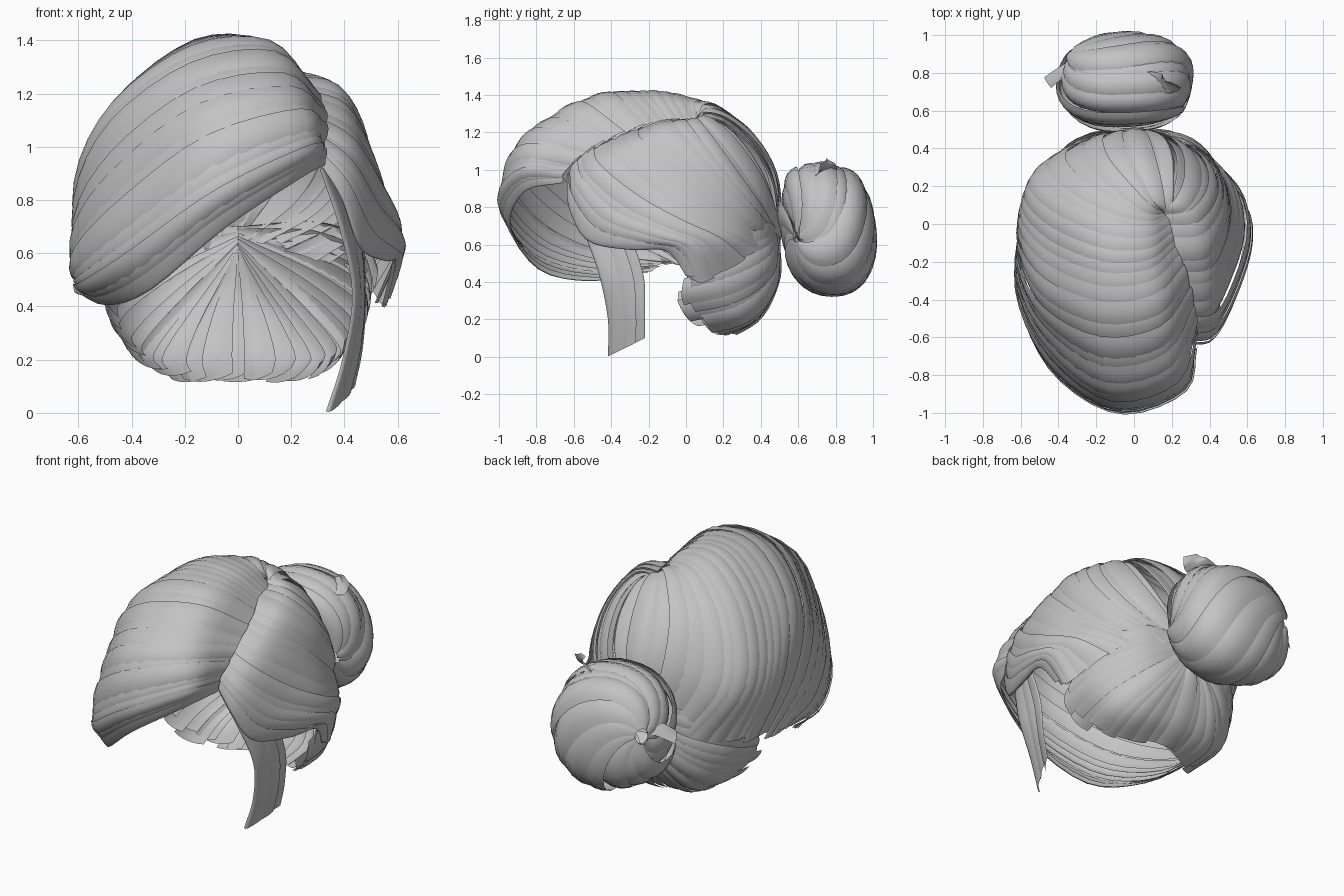
import bpy, math, random
from mathutils import Vector

random.seed(4)
cube = bpy.data.objects.get("Cube")
if cube:
    bpy.data.objects.remove(cube)

hair = bpy.data.materials.new("hair_grey")
hair.use_nodes = True
GREY = (0.55, 0.55, 0.55, 1)
hair.diffuse_color = GREY
hair.node_tree.nodes["Principled BSDF"].inputs["Base Color"].default_value = GREY


def spline(points, t):
    """Smooth curve through the points, t from 0 to 1."""
    last = len(points) - 1
    t = min(max(t, 0), 1) * last
    i = min(int(t), last - 1)
    f = t - i
    b, c = points[i], points[i + 1]
    a = points[i - 1] if i else b * 2 - c
    d = points[i + 2] if i + 2 <= last else c * 2 - b
    return (b * 2 + (c - a) * f + (a * 2 - b * 5 + c * 4 - d) * f ** 2
            + (b * 3 - a - c * 3 + d) * f ** 3) / 2


def sheet(guides):
    """Surface through guide strands: u runs along a strand, v across them."""
    guides = [[Vector(p) for p in g] for g in guides]
    return lambda u, v: spline([spline(g, u) for g in guides], v)


def mirrored(guides):
    return [[(-x, y, z) for x, y, z in g] for g in reversed(guides)]


def make_locks(name, surface, count, centre, closed=False, bump=0.09, tilt=0.09,
               loose=0.008, ragged=0.04, overlap=1.9, along=20, across=6):
    """Cover a surface with overlapping arched locks of hair."""
    centre = Vector(centre)
    verts, faces = [], []
    e = 0.01
    for k in range(count):
        base = len(verts)
        width = overlap * random.uniform(0.85, 1.3) / count
        mid = (k + 0.5) / count
        end = 1 - random.random() * ragged
        lift = random.uniform(-loose, loose)
        flip = False
        for i in range(along + 1):
            u = end * i / along
            uu = min(max(u, e), 1 - e)
            # arch and shingling follow the local width of the lock
            size = (surface(u, mid + width / 2) - surface(u, mid - width / 2)).length
            for j in range(across + 1):
                w = 2 * j / across - 1
                v = mid + w * width / 2
                if not closed:
                    v = min(max(v, 0), 1)
                p = surface(u, v)
                vv = v if closed else min(max(v, e), 1 - e)
                du = surface(uu + e, vv) - surface(uu - e, vv)
                dv = surface(uu, vv + e) - surface(uu, vv - e)
                n = du.cross(dv)
                out = p - centre
                n = n.normalized() if n.length > 1e-7 else out.normalized()
                if n.dot(out) < 0:
                    n = -n
                    if i == along // 2 and j == across // 2:
                        flip = True
                verts.append(p + n * (lift + size * (tilt * w - bump * w * w)))
        row = across + 1
        for i in range(along):
            for j in range(across):
                q = base + i * row + j
                f = (q, q + row, q + row + 1, q + 1)
                faces.append(f[::-1] if flip else f)
    mesh = bpy.data.meshes.new(name)
    mesh.from_pydata(verts, [], faces)
    mesh.materials.append(hair)
    mesh.polygons.foreach_set("use_smooth", [True] * len(mesh.polygons))
    bpy.context.collection.objects.link(bpy.data.objects.new(name, mesh))


HEAD = (0, -0.15, 0.65)

# Swept fringe: from the parting across the forehead, then over the crown
front_guides = [
    [(.33, -.66, .93), (.24, -.87, .88), (-.05, -.95, .69), (-.33, -.79, .46), (-.5, -.5, .4), (-.62, -.2, .46)],
    [(.33, -.64, 1), (.27, -.88, 1.02), (-.08, -1, .86), (-.42, -.8, .62), (-.6, -.45, .5), (-.62, -.08, .5)],
    [(.33, -.5, 1.12), (.2, -.79, 1.2), (-.15, -.87, 1.12), (-.47, -.62, .87), (-.62, -.3, .66), (-.6, 0, .48)],
    [(.29, -.3, 1.21), (.13, -.5, 1.37), (-.18, -.55, 1.33), (-.48, -.4, 1.11), (-.61, -.15, .82), (-.57, .1, .48)],
]
crown_guides = [
    [(.22, -.1, 1.27), (.08, -.21, 1.41), (-.18, -.22, 1.4), (-.47, -.1, 1.17), (-.61, .08, .84), (-.5, .23, .46)],
    [(.18, .04, 1.27), (.07, 0, 1.38), (-.14, .04, 1.37), (-.39, .17, 1.18), (-.49, .31, .86), (-.28, .45, .52)],
    [(.16, .06, 1.27), (.1, .11, 1.34), (.02, .22, 1.31), (-.08, .37, 1.18), (-.1, .48, .95), (-.04, .5, .64)],
    [(.17, .05, 1.27), (.2, .1, 1.28), (.21, .22, 1.24), (.2, .37, 1.1), (.14, .47, .92), (0, .51, .64)],
]
make_locks("swept_fringe_and_crown", sheet(front_guides + crown_guides), 28, HEAD)

# Side section: from under the parting round the temple towards the bun
side_guides = [
    [(.31, -.64, .94), (.4, -.63, .8), (.47, -.53, .62), (.56, -.3, .57), (.6, -.1, .56), (.56, .02, .4)],
    [(.3, -.6, 1.04), (.43, -.57, .93), (.53, -.41, .76), (.62, -.15, .66), (.62, .04, .59), (.54, .12, .4)],
    [(.28, -.45, 1.14), (.43, -.42, 1.06), (.53, -.22, .9), (.58, 0, .76), (.53, .22, .65), (.4, .37, .55)],
    [(.24, -.2, 1.24), (.4, -.18, 1.19), (.49, 0, 1.02), (.49, .19, .84), (.4, .35, .7), (.2, .47, .6)],
    [(.15, .03, 1.27), (.31, .05, 1.26), (.41, .17, 1.1), (.4, .31, .91), (.29, .42, .76), (.06, .5, .63)],
    [(.13, .06, 1.28), (.19, .14, 1.28), (.23, .26, 1.2), (.22, .39, 1.03), (.15, .47, .85), (0, .51, .64)],
]
make_locks("left_side_section", sheet(side_guides), 15, HEAD)

# Back of the head: locks fan out from the bun to the nape
nape_half = [
    [(0, .5, .7), (.3, .43, .72), (.49, .22, .65), (.54, .02, .53)],
    [(0, .5, .66), (.3, .45, .5), (.46, .24, .38), (.46, -.06, .31)],
    [(0, .5, .63), (.19, .48, .38), (.31, .33, .2), (.28, .08, .13)],
]
nape_middle = [[(0, .5, .61), (0, .5, .42), (0, .4, .21), (0, .21, .09)]]
make_locks("nape_locks", sheet(nape_half + nape_middle + mirrored(nape_half)),
           24, (0, .1, .65), ragged=0.1, along=14)

# Loose strand hanging in front of the ear
strand_guides = [
    [(.32, -.63, .92), (.4, -.56, .7), (.45, -.47, .45), (.41, -.42, .2), (.35, -.42, 0)],
    [(.36, -.48, .9), (.46, -.33, .7), (.48, -.23, .45), (.47, -.22, .25), (.44, -.22, .1)],
]
make_locks("loose_front_strand", sheet(strand_guides), 3, (0, -.4, .5), ragged=0)

# Bun: a full, rounded knot whose locks wind round an axis leaning back and right
BUN = Vector((-.05, .745, .695))
RADII = Vector((.36, .25, .355))
TILT = Vector((-.75, .62, .15)).to_track_quat('Z', 'Y')


def bun_surface(u, v):
    polar = 0.12 + 3 * u
    turn = 2 * math.pi * v + 2.8 * u
    d = TILT @ Vector((math.sin(polar) * math.cos(turn),
                       math.sin(polar) * math.sin(turn), math.cos(polar)))
    d /= sum(abs(c) ** 2.3 for c in d) ** (1 / 2.3)
    p = BUN + d * RADII
    p.y -= 0.1 * (p.z - BUN.z)
    return p


make_locks("bun", bun_surface, 12, BUN, closed=True, bump=0.1, tilt=0.1,
           loose=0.02, overlap=1.8)

# Escaped ends of the bun
curl_guides = [
    [(-.05, .97, .74), (-.2, .94, .78), (-.36, .87, .77), (-.5, .77, .7)],
    [(-.05, .9, .8), (-.2, .87, .85), (-.34, .8, .83), (-.45, .71, .74)],
]
tip_guides = [
    [(.03, .8, 1), (.13, .78, 1.04), (.19, .76, 1.06)],
    [(.12, .68, .97), (.22, .7, .97), (.25, .72, 1.04)],
]
for name, guides in (("bun_curl", curl_guides), ("bun_tip", tip_guides)):
    make_locks(name, sheet(guides), 1, (-.1, .7, .65), overlap=1, along=10)
